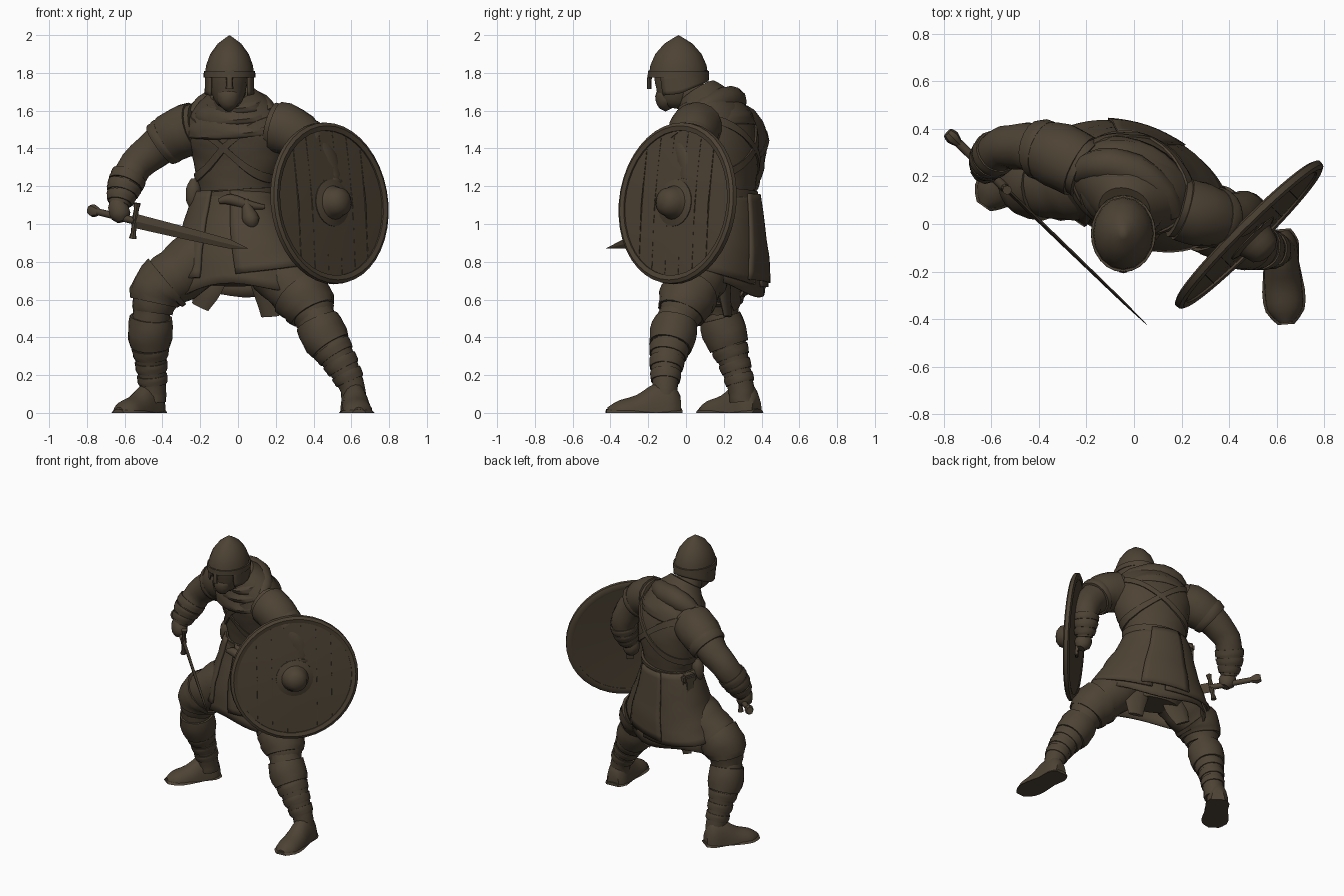
import bpy, bmesh, math
from mathutils import Vector, Matrix
from mathutils.bvhtree import BVHTree

if "Cube" in bpy.data.objects:
    bpy.data.objects.remove(bpy.data.objects["Cube"])

mat = bpy.data.materials.new("dark_brown")
COLOR = (0.075, 0.056, 0.035, 1)
mat.use_nodes = True
mat.diffuse_color = COLOR
mat.node_tree.nodes["Principled BSDF"].inputs["Base Color"].default_value = COLOR
mat.node_tree.nodes["Principled BSDF"].inputs["Roughness"].default_value = 0.8

TURN = math.radians(-22)
FRONT = Matrix.Rotation(TURN, 3, "Z") @ Vector((0, -1, 0))
UP = Vector((0, 0, 1))


def finish(name, bm, thick=0, angle=40):
    bmesh.ops.recalc_face_normals(bm, faces=bm.faces)
    me = bpy.data.meshes.new(name)
    bm.to_mesh(me)
    bm.free()
    ob = bpy.data.objects.new(name, me)
    bpy.context.collection.objects.link(ob)
    me.materials.append(mat)
    if thick:
        ob.modifiers.new("thickness", "SOLIDIFY").thickness = thick
    bpy.ops.object.select_all(action="DESELECT")
    ob.select_set(True)
    bpy.context.view_layer.objects.active = ob
    bpy.ops.object.shade_smooth_by_angle(angle=math.radians(angle))
    return ob


def sample(path, t):
    """Smooth point on a path of (x, y, z, width, depth), t counted in segments."""
    i = min(int(t), len(path) - 2)
    u = t - i
    get = lambda k: Vector(path[max(0, min(k, len(path) - 1))])
    a, b, c, d = (get(i + k) for k in (-1, 0, 1, 2))
    p = 0.5 * (2 * b + (c - a) * u + (2 * a - 5 * b + 4 * c - d) * u * u
               + (3 * b - a - 3 * c + d) * u ** 3)
    return list(p)


def sweep(name, path, up=FRONT, n=18, sub=3, fold=0, waves=2, arc=None, cap=True,
          thick=0, flat=False, hem=None, angle=40):
    """Skin elliptical rings along a path; arc leaves an open gap at the front."""
    path = [tuple(p) + (p[3],) if len(p) == 4 else tuple(p) for p in path]
    count = (len(path) - 1) * sub
    pts = [sample(path, k / sub) for k in range(count + 1)]
    bm, rings = bmesh.new(), []
    for k, p in enumerate(pts):
        d = Vector(pts[min(k + 1, count)][:3]) - Vector(pts[max(k - 1, 0)][:3])
        side = d.cross(up).normalized()
        top = side.cross(d).normalized()
        ring = []
        for j in range(n + (1 if arc else 0)):
            a = 2 * math.pi * j / n
            if arc:
                a = math.radians(arc[0] + (arc[1] - arc[0]) * j / n)
            f = 1 + fold * (math.sin(waves * a + k * 2.3) + 0.6 * math.sin(5 * a - k * 1.7)) * 0.6
            co = Vector(p[:3]) + (side * math.cos(a) * p[3] + top * math.sin(a) * p[4]) * f
            if flat:
                co.z = max(co.z, 0)
            if hem:
                co.z += hem(a) * k / count
            ring.append(bm.verts.new(co))
        rings.append(ring)
    m = len(rings[0])
    for r, s in zip(rings, rings[1:]):
        for j in range(n):
            bm.faces.new((r[j], r[(j + 1) % m], s[(j + 1) % m], s[j]))
    if cap and not arc:
        bm.faces.new(rings[0])
        bm.faces.new(rings[-1])
    return finish(name, bm, thick, angle)


def band(name, path, t0, t1, grow, up=FRONT, n=18, fold=0.02):
    """A snug wrap over part of a limb."""
    path = [tuple(p) + (p[3],) if len(p) == 4 else tuple(p) for p in path]
    pts = [sample(path, t0 + (t1 - t0) * k / 4) for k in range(5)]
    for k, p in enumerate(pts):
        g = grow * (0.75 if k in (0, 4) else 1)
        p[3] += g
        p[4] += g
    sweep(name, pts, up, n, 1, fold)


def lathe(name, profile, matrix, n=40):
    bm = bmesh.new()
    vs = [bm.verts.new((r, 0, z)) for r, z in profile]
    es = [bm.edges.new(e) for e in zip(vs, vs[1:])]
    bmesh.ops.spin(bm, geom=vs + es, axis=UP, cent=(0, 0, 0), steps=n, angle=2 * math.pi)
    bmesh.ops.remove_doubles(bm, verts=bm.verts, dist=0.0005)
    bm.transform(matrix)
    return finish(name, bm)


def box(name, size, matrix):
    bm = bmesh.new()
    bmesh.ops.create_cube(bm, size=1)
    bm.transform(matrix @ Matrix.Diagonal((*size, 1)))
    bmesh.ops.bevel(bm, geom=bm.edges[:], offset=min(size) * 0.25, segments=2, affect="EDGES")
    return finish(name, bm)


# Torso, leaning forward and turned towards its right
torso = sweep("torso", [(-.02, .20, 1.06, .20, .155), (-.01, .20, 1.16, .20, .155),
                        (-.01, .20, 1.26, .225, .17), (0, .19, 1.38, .26, .185),
                        (-.01, .16, 1.50, .28, .185), (-.02, .12, 1.60, .23, .16),
                        (-.04, .06, 1.70, .11, .11)], n=28, fold=.015, waves=3)
bpy.context.view_layer.update()
skin = BVHTree.FromObject(torso, bpy.context.evaluated_depsgraph_get())


# Belt and crossed straps are laid on the torso surface
def strap(name, height, width, lift, steps=48):
    bm, rows = bmesh.new(), []
    for k in range(steps):
        a = 2 * math.pi * k / steps
        out = Matrix.Rotation(a, 3, "Z") @ FRONT
        row = []
        for dz, l in ((-.5, -.015), (-.5, lift), (.5, lift), (.5, -.015)):
            z = height(a) + dz * width
            hit = skin.ray_cast(Vector((-.01, .17, z)) + out, -out)[0]
            row.append(bm.verts.new(hit + out * l))
        rows.append(row)
    for r, s in zip(rows, rows[1:] + rows[:1]):
        for j in range(4):
            bm.faces.new((r[j], r[(j + 1) % 4], s[(j + 1) % 4], s[j]))
    finish(name, bm)


strap("belt", lambda a: 1.15 + .015 * math.sin(a), .055, .018)
for sign, side in ((1, "left"), (-1, "right")):
    strap(side + "_chest_strap", lambda a: 1.40 + sign * .16 * math.sin(a), .045, .010)

# Cowl folded round the neck
for i, (z, r, h) in enumerate(((1.52, .27, .10), (1.585, .22, .08), (1.635, .165, .06))):
    y = .15 - i * .035
    sweep("cowl_fold_%d" % (i + 1), [(-.02, y + .01, z - .03, r, r * .74),
          (-.025, y, z + .02, r * .93, r * .74), (-.03, y - .02, z + h, r * .62, r * .58)],
          n=26, fold=.025, waves=3, thick=.012, cap=False)
sweep("rolled_hood", [(-.24, .22, 1.57, .05), (-.14, .25, 1.64, .07), (0, .22, 1.655, .075),
                      (.12, .13, 1.63, .06), (.17, .04, 1.58, .04)], UP, 12, fold=.06)

# Skirt: closed under layer, split coat panels on top
waist = [(-.02, .20, 1.17, .205, .16), (-.02, .19, 1.02, .26, .19), (-.01, .17, .86, .33, .225)]
sweep("under_skirt", waist + [(0, .16, .70, .385, .235)], n=36, fold=.02, waves=4,
      cap=False, thick=.012, hem=lambda a: -.05 - .03 * math.sin(3 * a))
coat = [(x, y, z, w + .015, d + .015) for x, y, z, w, d in waist] + [(0, .16, .72, .415, .25)]
for name, a0, a1 in (("coat_left_panel", -85, 72), ("coat_right_panel", 102, 262)):
    sweep(name, coat, n=24, arc=(a0, a1), fold=.012, waves=5, thick=.015,
          hem=lambda a: .02 * math.sin(a) + .02 * math.cos(2 * a))
back = [(x, y, z, w + .03, d + .028) for x, y, z, w, d in waist] + [(0, .17, .69, .41, .25)]
sweep("coat_back_panel", back, n=8, arc=(250, 300), thick=.012)
sweep("pelvis", [(0, .18, .95, .2, .15), (0, .17, .8, .25, .15), (0, .16, .68, .2, .12)])

# Pouches and belt knot
box("back_pouch", (.08, .09, .17), Matrix.Translation((-.215, .29, 1.06)) @ Matrix.Rotation(TURN, 4, "Z"))
box("back_pouch_flap", (.09, .10, .06), Matrix.Translation((-.215, .29, 1.13)) @ Matrix.Rotation(TURN, 4, "Z"))
sweep("side_pouch", [(-.235, .20, 1.24, .015), (-.235, .20, 1.19, .04), (-.24, .20, 1.12, .035),
                     (-.24, .20, 1.08, .01)], n=10)
sweep("belt_purse", [(.04, 0, 1.13, .015), (.05, -.01, 1.08, .03), (.07, -.03, 1.02, .045),
                     (.08, -.03, .975, .015)], n=12, fold=.04)
sweep("belt_knot", [(-.10, .02, 1.12, .015), (-.04, .01, 1.13, .03), (.06, .0, 1.10, .025),
                    (.14, .01, 1.09, .012)], UP, 10)

# Head, helmet, nose guard and beard
HEAD = Vector((0, -1, 0))
sweep("neck", [(-.04, .08, 1.58, .10), (-.045, .02, 1.70, .085), (-.05, -.01, 1.78, .085)], HEAD)
sweep("head", [(-.05, -.075, 1.615, .03, .035), (-.05, -.07, 1.64, .065, .08), (-.05, -.055, 1.70, .09, .105),
               (-.05, -.045, 1.80, .10, .125), (-.05, -.04, 1.88, .08, .09)], HEAD, fold=.01)
sweep("beard", [(-.05, -.09, 1.605, .02), (-.05, -.105, 1.64, .055, .05), (-.05, -.105, 1.69, .062, .055),
                (-.05, -.10, 1.72, .04, .03)], HEAD, 12, fold=.04)
dome = [(0, 2.0), (.022, 1.985), (.062, 1.955), (.102, 1.90), (.124, 1.84), (.130, 1.79)]
lathe("helmet_dome", dome, Matrix.Translation((-.045, -.04, 0)) @ Matrix.Diagonal((1, 1.2, 1, 1)), 16)
sweep("helmet_brow_band", [(-.045, -.04, 1.775, .137, .163), (-.045, -.04, 1.81, .136, .162)], HEAD, 24, 1)
sweep("helmet_cheek_guard", [(-.045, -.04, 1.80, .131, .157), (-.045, -.035, 1.74, .131, .157),
      (-.045, -.03, 1.69, .132, .15)], HEAD, 24, 2, arc=(-218, 38), thick=.012,
      hem=lambda a: .05 * max(0, -math.sin(a)))
sweep("nose_guard", [(-.045, -.185, 1.81, .028, .014), (-.045, -.195, 1.76, .017, .012),
                     (-.045, -.195, 1.715, .022, .012)], HEAD, 8)

# Arms
right_arm = [(-.20, .23, 1.52, .125), (-.31, .285, 1.48, .125), (-.42, .32, 1.41, .105),
             (-.54, .325, 1.31, .09), (-.60, .28, 1.20, .085), (-.63, .235, 1.10, .055)]
left_arm = [(.18, .07, 1.52, .125), (.28, .04, 1.49, .12), (.38, .025, 1.41, .105),
            (.46, .05, 1.29, .09), (.46, .04, 1.19, .08), (.44, .01, 1.10, .055)]
for side, arm in (("right", right_arm), ("left", left_arm)):
    sweep(side + "_arm", arm, fold=.05, waves=1)
    band(side + "_shoulder_sleeve", arm, .3, 1.75, .014, fold=.03)
    band(side + "_sleeve_hem", arm, 1.55, 1.95, .018)
    for i, t in enumerate((3.5, 3.95, 4.4)):
        band("%s_forearm_wrap_%d" % (side, i + 1), arm, t, t + .4, .009)
    x, y, z = arm[-1][:3]
    sweep(side + "_hand", [(x, y, z + .04, .035), (x - .005, y - .01, z - .01, .055, .05),
                           (x + .01, y - .015, z - .055, .055, .05), (x + .02, y - .02, z - .085, .03)], n=10, fold=.03)

# Sword
pommel, tip = Vector((-.785, .385, 1.075)), Vector((.055, -.425, .87))


def on_sword(t, thin, wide):
    return (*pommel.lerp(tip, t), thin, wide)


sweep("sword_blade", [on_sword(.29, .009, .038), on_sword(.6, .008, .033),
                      on_sword(.88, .006, .025), on_sword(1, .001, .001)], UP, 4, 1, angle=20)
sweep("sword_grip", [on_sword(.03, .018, .018), on_sword(.29, .02, .02)], UP, 10)
sweep("sword_pommel", [on_sword(0, .022, .025), on_sword(.025, .03, .035), on_sword(.06, .015, .018)], UP, 8, 2)
along = (tip - pommel).normalized()
across = along.cross(UP).cross(along).normalized()
hilt = pommel.lerp(tip, .285)
sweep("sword_guard", [(*(hilt + across * s), r) for s, r in
                      ((-.095, .02), (-.06, .013), (0, .018), (.06, .013), (.095, .02))], along, 8, 1)

# Round shield with rim, boss and plank seams
face = Vector((.7, -.7, .1)).normalized()
right = UP.cross(face).normalized()
M = Matrix((right, face.cross(right), face)).transposed().to_4x4()
M.translation = (.485, -.045, 1.11)
lathe("shield_board", [(0, .022), (.2, .018), (.40, .006), (.40, -.016), (.2, -.006), (0, -.002)], M)
lathe("shield_rim", [(.385, .016), (.41, .022), (.428, .012), (.43, -.012), (.41, -.022), (.385, -.018), (.385, .016)], M)
lathe("shield_boss", [(0, .125), (.04, .118), (.07, .095), (.08, .06), (.09, .035), (.125, .024), (.125, .015)], M, 20)
for i in range(-3, 4):
    x = i * .1 + .05 if i < 3 else -.05
    h = 2 * math.sqrt(.38 ** 2 - x * x)
    for s in (1, -1):
        q = M @ Matrix.Translation((x, s * h / 4, .013)) @ Matrix.Rotation(-s * .04, 4, "X")
        box("plank_seam", (.005, h / 2, .008), q)
box("shield_handle", (.05, .3, .02), M @ Matrix.Translation((0, 0, -.03)))

# Legs: baggy breeches, wrapped calves, boots
right_thigh = [(-.12, .18, .88, .16), (-.28, .17, .76, .155), (-.42, .17, .65, .135), (-.45, .17, .53, .105)]
left_thigh = [(.12, .13, .86, .16), (.24, .07, .72, .15), (.36, 0, .59, .135), (.42, -.045, .48, .10)]
right_calf = [(-.455, .165, .56, .095), (-.465, .205, .42, .105), (-.46, .255, .27, .08), (-.45, .29, .14, .07), (-.45, .30, .06, .07)]
left_calf = [(.40, -.04, .53, .10), (.455, -.07, .41, .11), (.535, -.10, .28, .088), (.60, -.11, .15, .068), (.615, -.11, .06, .065)]
for side, thigh, calf in (("right", right_thigh, right_calf), ("left", left_thigh, left_calf)):
    sweep(side + "_thigh", thigh, n=20, sub=4, fold=.05, waves=1)
    band(side + "_breeches_cuff", thigh, 1.6, 2.5, .014, fold=.05)
    sweep(side + "_calf", calf, sub=4, fold=.03)
    band(side + "_knee_wrap", calf, .45, 1.45, .014, fold=.03)
    for i, t in enumerate((1.5, 2.0, 2.5)):
        band("%s_calf_wrap_%d" % (side, i + 1), calf, t, t + .35, .008)


# Boot feet with flat soles
def foot(side, heel, toe):
    heel, toe = Vector(heel), Vector(toe)
    place = lambda t, w, h: (*heel.lerp(toe, t), w, h)
    sweep(side + "_boot", [place(0, .045, .09), place(.12, .072, .16), place(.35, .075, .155),
          place(.6, .08, .095), place(.85, .075, .065), place(1, .03, .03)], UP, 20, 3, flat=True)
    sweep(side + "_sole", [place(-.02, .05, .022), place(.12, .08, .025), place(.35, .075, .025),
          place(.65, .09, .025), place(.87, .082, .025), place(1.02, .035, .02)], UP, 12, 2, flat=True)


foot("right", (-.42, .375, 0), (-.63, .08, 0))
foot("left", (.61, -.03, 0), (.64, -.415, 0))

# Loose tunic tails hanging between the legs
for name, x, y, z, lean in (("right_tunic_tail", -.20, .25, .56, -.08), ("left_tunic_tail", .17, .20, .51, .04)):
    sweep(name, [(x - lean, y, .76, .09, .03), (x - lean / 2, y, .66, .08, .025), (x, y + .02, z, .05, .012)], n=10, fold=.03)
